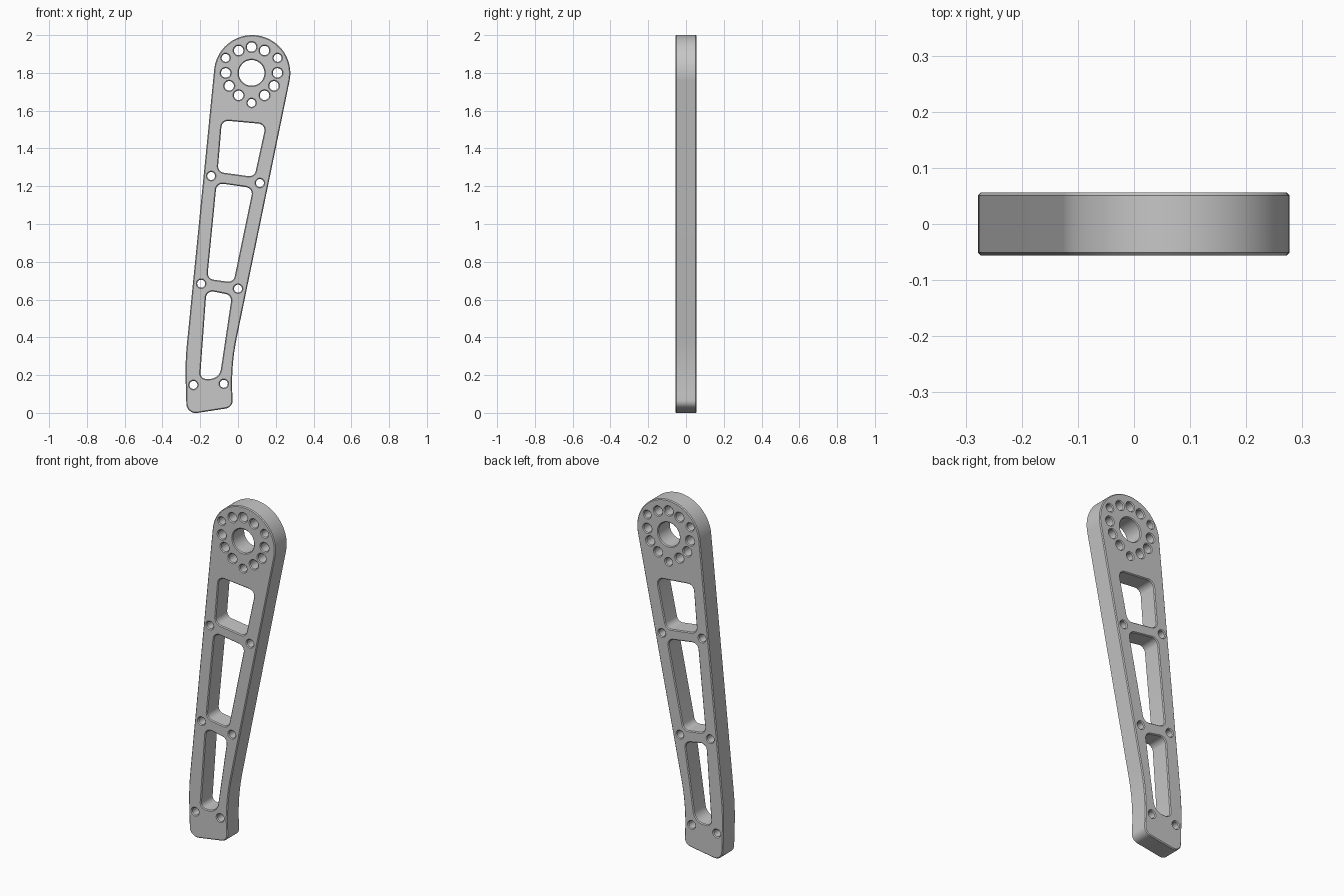
import bpy
import bmesh
import math
from mathutils import Vector

cube = bpy.data.objects.get("Cube")
if cube:
    bpy.data.objects.remove(cube, do_unlink=True)

HALF = 0.056       # half thickness
CHAMFER = 0.005
HEAD = Vector((0.075, 1.798))
HEAD_R = 0.202


def polar(center, radius, angle):
    return Vector(center) + radius * Vector((math.cos(angle), math.sin(angle)))


def circle(center, radius, n=28):
    """Clockwise loop, used for round holes."""
    return [polar(center, radius, -math.tau * i / n) for i in range(n)]


def fillet(prev, corner, nxt, radius, n=8):
    """Arc points that round one corner."""
    prev, corner, nxt = Vector(prev), Vector(corner), Vector(nxt)
    a, b = (prev - corner).normalized(), (nxt - corner).normalized()
    half = math.acos(a.dot(b)) / 2
    center = corner + (a + b).normalized() * (radius / math.sin(half))
    reach = radius / math.tan(half)
    start = corner + a * reach - center
    end = corner + b * reach - center
    first = math.atan2(start.y, start.x)
    turn = math.atan2(start.x * end.y - start.y * end.x, start.dot(end))
    return [polar(center, radius, first + turn * i / n) for i in range(n + 1)]


def rounded(corners, radii):
    """Closed polygon with every corner rounded."""
    count, points = len(corners), []
    for i, r in enumerate(radii):
        points += fillet(corners[i - 1], corners[i], corners[(i + 1) % count], r)
    return points


def tangent_angle(point, side):
    """Angle on the head circle where a line from point touches it."""
    d = Vector(point) - HEAD
    return math.atan2(d.y, d.x) + side * math.acos(HEAD_R / d.length)


# Outer outline, counter-clockwise: foot, waist, then the round head
left_bend, foot_left = (-0.28, 0.27), (-0.272, -0.009)
foot_right, waist = (-0.027, 0.029), (-0.037, 0.25)
a0 = tangent_angle(waist, 1)
a1 = tangent_angle(left_bend, -1) % math.tau
outline = fillet(polar(HEAD, HEAD_R, a1), left_bend, foot_left, 1.5)
outline += fillet(left_bend, foot_left, foot_right, 0.05)
outline += fillet(foot_left, foot_right, waist, 0.042)
outline += fillet(foot_right, waist, polar(HEAD, HEAD_R, a0), 1.2)
outline += [polar(HEAD, HEAD_R, a0 + (a1 - a0) * i / 48) for i in range(49)]
loops = [outline]

# Three weight-saving windows, corners clockwise from top left
loops.append(rounded([(-0.085, 1.549), (0.148, 1.528), (0.087, 1.249), (-0.108, 1.276)],
                     [0.035] * 4))
loops.append(rounded([(-0.113, 1.218), (0.08, 1.19), (-0.024, 0.69), (-0.163, 0.71)],
                     [0.035] * 4))
loops.append(rounded([(-0.167, 0.65), (-0.032, 0.623), (-0.098, 0.18), (-0.201, 0.18)],
                     [0.035, 0.035, 0.06, 0.03]))

# Central bore and its ring of bolt holes; every fourth hole sits further out
BORE = Vector((0.072, 1.8))
loops.append(circle(BORE, 0.068, 48))
for i in range(12):
    outer = i % 4 == 1
    spot = polar(BORE, 0.159 if outer else 0.137, math.radians(30 * i))
    loops.append(circle(spot, 0.021 if outer else 0.025))

# Pairs of bolt holes along the arm
for spot in [(-0.142, 1.254), (0.116, 1.217), (-0.195, 0.684),
             (0.0, 0.658), (-0.236, 0.148), (-0.075, 0.154)]:
    loops.append(circle(spot, 0.021))


def shifted(points, distance):
    """Move a loop into the material, which lies on its left."""
    result = []
    for i, p in enumerate(points):
        d = (points[(i + 1) % len(points)] - points[i - 1]).normalized()
        result.append(p + distance * Vector((-d.y, d.x)))
    return result


# Plate: chamfered walls around each loop, then two filled faces
bm = bmesh.new()
cap_edges = {0: [], 3: []}
levels = [(-HALF, CHAMFER), (CHAMFER - HALF, 0), (HALF - CHAMFER, 0), (HALF, CHAMFER)]
for loop in loops:
    rings = [[bm.verts.new((p.x, y, p.y)) for p in shifted(loop, inset)]
             for y, inset in levels]
    n = len(loop)
    for low, high in zip(rings, rings[1:]):
        for i in range(n):
            j = (i + 1) % n
            bm.faces.new((low[i], low[j], high[j], high[i]))
    for k, edges in cap_edges.items():
        edges += [bm.edges.get((rings[k][i], rings[k][(i + 1) % n])) for i in range(n)]
for k, edges in cap_edges.items():
    bmesh.ops.triangle_fill(bm, edges=edges, use_beauty=True,
                            normal=(0, -1 if k == 0 else 1, 0))
bmesh.ops.recalc_face_normals(bm, faces=bm.faces)

mesh = bpy.data.meshes.new("arm_plate")
bm.to_mesh(mesh)
bm.free()
mesh.shade_smooth()
mesh.set_sharp_from_angle(angle=math.radians(30))

# Plain grey finish
grey = bpy.data.materials.new("plain_grey")
grey.use_nodes = True
color = (0.57, 0.57, 0.57, 1)
grey.diffuse_color = color
grey.node_tree.nodes["Principled BSDF"].inputs["Base Color"].default_value = color
mesh.materials.append(grey)

arm = bpy.data.objects.new("arm_plate", mesh)
bpy.context.collection.objects.link(arm)
